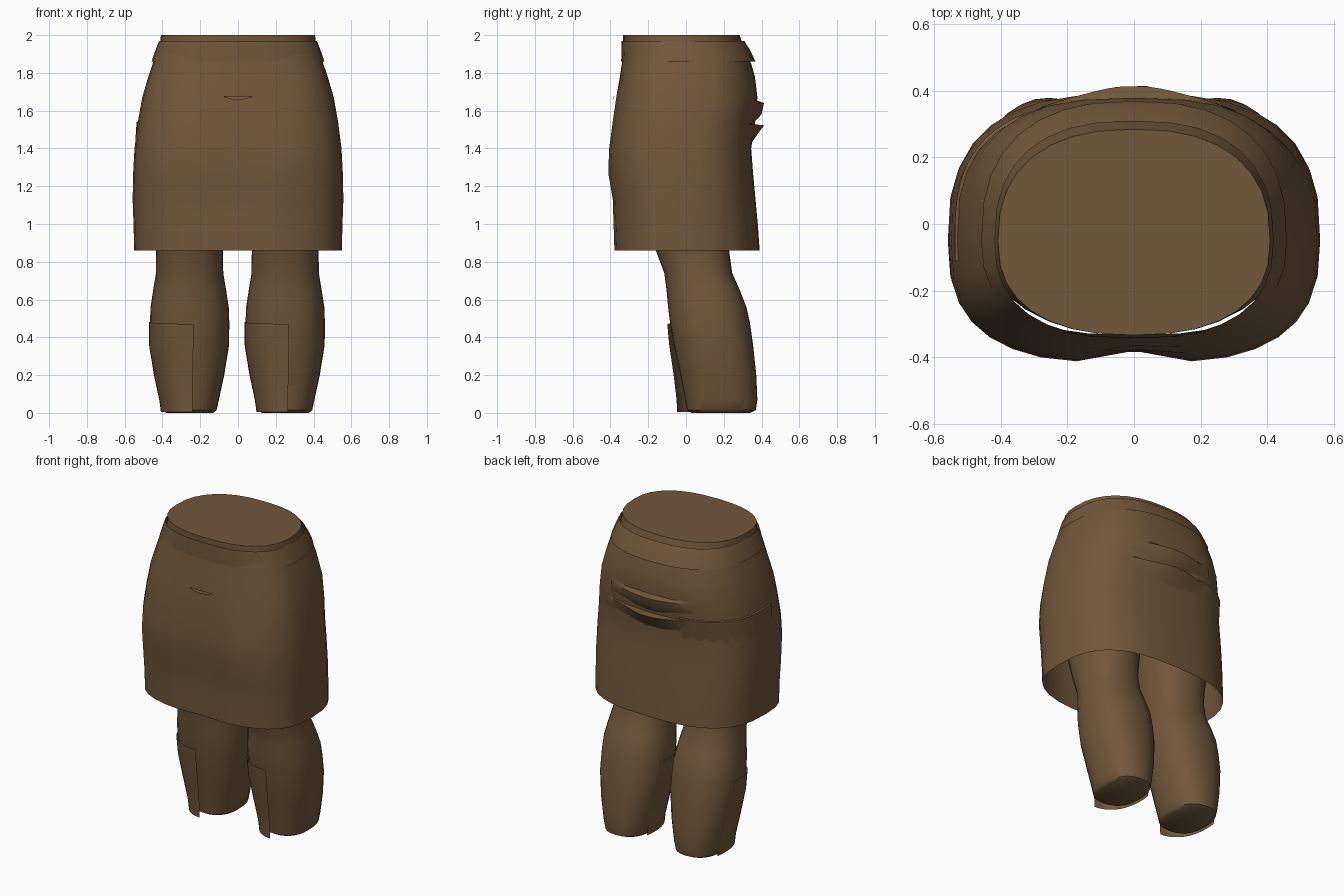
import bpy, bmesh, math

if "Cube" in bpy.data.objects:
    bpy.data.objects.remove(bpy.data.objects["Cube"])

brown = bpy.data.materials.new("warm brown")
brown.diffuse_color = (0.165, 0.095, 0.044, 1)
brown.use_nodes = True
brown.node_tree.nodes["Principled BSDF"].inputs["Base Color"].default_value = brown.diffuse_color


def point(row, t, n, cx=0.0, grow=0.0):
    """Point at angle t on a rounded section: row = z, half width, front y, back y, widest y, front dent."""
    z, hx, yf, yb, ym, dent = row
    c, s = math.cos(t), math.sin(t)
    x = (hx + grow) * math.copysign(abs(c) ** (2 / n), c)
    depth = (yb - ym if s > 0 else ym - yf) + grow
    y = ym + depth * math.copysign(abs(s) ** (2 / n), s)
    if s < 0:
        y += dent * math.exp(-(x / 0.11) ** 2)
    return (cx + x, y, z)


def build(name, rings, closed=True, cap_low=False, cap_high=False, angle=40):
    """Skin a list of point rings into one smooth object."""
    bm = bmesh.new()
    vs = [[bm.verts.new(p) for p in ring] for ring in rings]
    m = len(vs[0])
    for a, b in zip(vs, vs[1:]):
        for i in range(m if closed else m - 1):
            j = (i + 1) % m
            bm.faces.new((a[i], a[j], b[j], b[i]))
    if cap_low:
        bm.faces.new(vs[0][::-1])
    if cap_high:
        bm.faces.new(vs[-1])
    me = bpy.data.meshes.new(name)
    bm.to_mesh(me)
    bm.free()
    me.materials.append(brown)
    ob = bpy.data.objects.new(name, me)
    bpy.context.collection.objects.link(ob)
    bpy.ops.object.select_all(action='DESELECT')
    ob.select_set(True)
    bpy.context.view_layer.objects.active = ob
    bpy.ops.object.shade_smooth_by_angle(angle=math.radians(angle))
    return ob


def loft(name, rows, n, sides=32, cx=0.0, **kw):
    return build(name, [[point(r, 2 * math.pi * i / sides, n, cx) for i in range(sides)]
                        for r in rows], **kw)


def at(rows, z):
    """Interpolated section at height z."""
    for a, b in zip(rows, rows[1:]):
        if a[0] <= z <= b[0]:
            f = (z - a[0]) / (b[0] - a[0])
            return tuple(p + (q - p) * f for p, q in zip(a, b))


# Skirt, open at the hem
skirt = [
    (0.86, 0.55, -0.385, 0.39, -0.04, 0.015),
    (1.00, 0.553, -0.39, 0.38, -0.04, 0.02),
    (1.13, 0.558, -0.395, 0.368, -0.05, 0.03),
    (1.27, 0.555, -0.42, 0.355, -0.05, 0.04),
    (1.40, 0.548, -0.415, 0.345, -0.05, 0.035),
    (1.54, 0.53, -0.395, 0.365, -0.05, 0.02),
    (1.67, 0.507, -0.375, 0.378, -0.05, 0.01),
    (1.78, 0.475, -0.35, 0.365, -0.05, 0),
    (1.90, 0.435, -0.332, 0.33, -0.05, 0),
]
loft("skirt", skirt, 2.8)

# Waistband flaring over the skirt
loft("waistband", [(1.86, 0.458, -0.343, 0.368, -0.05, 0),
                   (1.92, 0.437, -0.342, 0.34, -0.05, 0),
                   (1.97, 0.417, -0.341, 0.308, -0.05, 0)], 2.5)

# Closed waist of the body
loft("waist", [(1.84, 0.435, -0.325, 0.33, -0.05, 0),
               (1.95, 0.414, -0.333, 0.30, -0.05, 0),
               (2.00, 0.408, -0.333, 0.284, -0.05, 0)], 2.4, cap_high=True)

# Legs with rounded ends, and a panel over one half of each shin
leg = [
    (0.00, 0.125, 0.03, 0.34, 0.18, 0),
    (0.015, 0.143, 0.005, 0.37, 0.18, 0),
    (0.07, 0.155, -0.005, 0.378, 0.18, 0),
    (0.20, 0.183, -0.03, 0.372, 0.17, 0),
    (0.36, 0.209, -0.065, 0.355, 0.15, 0),
    (0.48, 0.21, -0.085, 0.338, 0.13, 0),
    (0.56, 0.207, -0.095, 0.32, 0.12, 0),
    (0.65, 0.193, -0.103, 0.285, 0.10, 0),
    (0.74, 0.178, -0.115, 0.245, 0.07, 0),
    (0.86, 0.177, -0.16, 0.228, 0.04, 0),
    (1.05, 0.20, -0.21, 0.24, 0.02, 0),
    (1.25, 0.225, -0.25, 0.25, 0.0, 0),
]
for side, cx in (("left", -0.256), ("right", 0.25)):
    loft(side + "_leg", leg, 2.3, cx=cx, sides=28, cap_low=True, cap_high=True)
    rings = []
    for z in (0.005, 0.07, 0.2, 0.36, 0.47):
        row = at(leg, max(z, 0.03))
        ring = []
        for i in range(13):
            u = i / 12
            x, y, _ = point(row, math.pi * (0.9 + 0.62 * u), 2.3, cx, 0.006)
            flare = (0.012 + 0.04 * (1 - z / 0.47)) * max(0, u - 0.15)
            ring.append((x, y - flare, z + (0.012 * (1 - u) if z > 0.4 else 0)))
        rings.append(ring)
    build(side + "_shin_panel", rings, closed=False)


def back_fold(name, levels, a0, a1, spread):
    """Strip on the back of the skirt, pushed out most at the middle."""
    rings = []
    for z, push, rise in levels:
        ring = []
        for i in range(21):
            t = math.radians(a0 + (a1 - a0) * i / 20)
            row = at(skirt, z)
            x, y, _ = point(row, t, 2.8, 0, 0.002)
            k = math.exp(-(x / spread) ** 2)
            ring.append((x, y + push * k, z + rise * (1 - k)))
        rings.append(ring)
    build(name, rings, closed=False, angle=30)


# Torn fold across the back: upper lip and lower pouch
back_fold("upper_back_fold", [(1.66, -0.02, 0), (1.64, 0.037, 0), (1.58, 0.03, 0.02),
                              (1.53, -0.01, 0.05)], 62, 115, 0.17)
back_fold("lower_back_fold", [(1.53, -0.09, 0.005), (1.522, 0.052, 0.005), (1.48, 0.025, 0.01),
                              (1.41, -0.012, 0.04)], 55, 130, 0.16)

# Side seam step running from the back to one hip
build("hip_seam", [[point(at(skirt, z), math.radians(105 + 5 * i), 2.8, 0, g) for i in range(17)]
                   for z, g in ((1.545, -0.004), (1.54, 0.007), (1.40, -0.002))], closed=False)

# Small crescent slit on the front
arc = [(-0.075 + 0.15 * i / 10) for i in range(11)]
build("front_slit", [[(x, -0.379, 1.675) for x in arc],
                     [(x, -0.384, 1.675 - 0.017 * (1 - (x / 0.075) ** 2) - 0.001) for x in arc]],
      closed=False)
